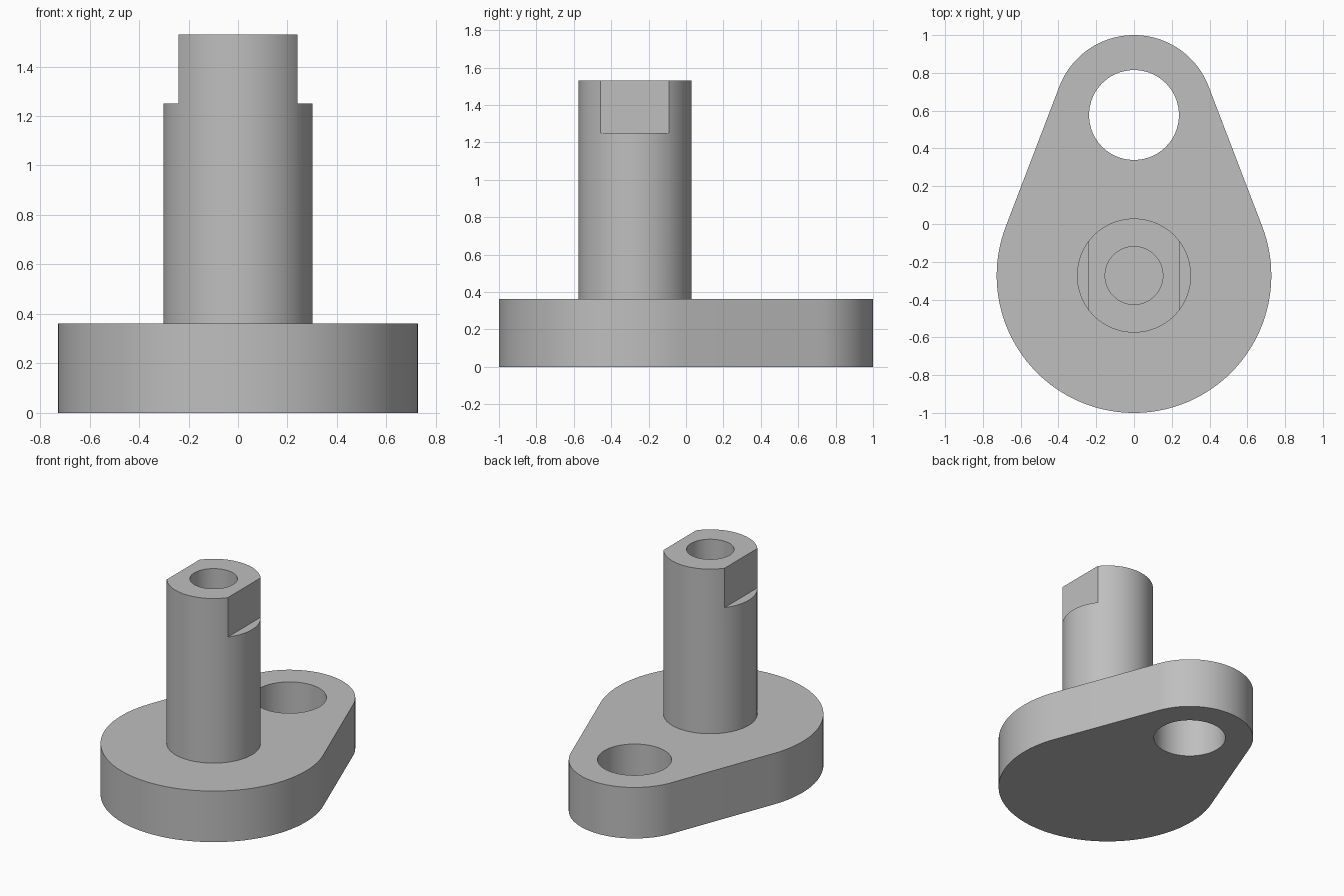
import bpy, bmesh
from math import asin, cos, sin, pi, radians

cube = bpy.data.objects.get("Cube")
if cube:
    bpy.data.objects.remove(cube, do_unlink=True)

POST_Y, HOLE_Y = -0.273, 0.577      # axes of the post and the through hole
BIG_R, SMALL_R = 0.727, 0.423       # rounded ends of the plate
PLATE_H, TOP_Z = 0.362, 1.53

steel = bpy.data.materials.new("grey_steel")
steel.use_nodes = True
grey = (0.52, 0.52, 0.52, 1)
steel.diffuse_color = grey
steel.node_tree.nodes["Principled BSDF"].inputs["Base Color"].default_value = grey


def arc(y, r, start, end, steps):
    """Points along an arc centred on x = 0."""
    angles = [start + (end - start) * i / steps for i in range(steps + 1)]
    return [(r * cos(a), y + r * sin(a)) for a in angles]


def circle(y, r, steps=96):
    return arc(y, r, 0, 2 * pi, steps)[:-1]


def prism(name, outline, bottom, top):
    """Extrude a closed outline from bottom to top."""
    bm = bmesh.new()
    face = bm.faces.new([bm.verts.new((x, y, bottom)) for x, y in outline])
    side = bmesh.ops.extrude_face_region(bm, geom=[face])
    moved = [g for g in side["geom"] if isinstance(g, bmesh.types.BMVert)]
    bmesh.ops.translate(bm, vec=(0, 0, top - bottom), verts=moved)
    bmesh.ops.recalc_face_normals(bm, faces=bm.faces)
    mesh = bpy.data.meshes.new(name)
    bm.to_mesh(mesh)
    bm.free()
    mesh.materials.append(steel)
    obj = bpy.data.objects.new(name, mesh)
    bpy.context.collection.objects.link(obj)
    return obj


def cut(target, cutter):
    """Subtract a cutter, then discard it."""
    cutter.hide_render = True
    mod = target.modifiers.new("cut", "BOOLEAN")
    mod.operation, mod.solver, mod.object = "DIFFERENCE", "EXACT", cutter
    bpy.context.view_layer.objects.active = target
    bpy.ops.object.modifier_apply(modifier=mod.name)
    bpy.data.objects.remove(cutter, do_unlink=True)


# Teardrop plate: two arcs joined by their common tangents
t = asin((BIG_R - SMALL_R) / (HOLE_Y - POST_Y))
outline = arc(HOLE_Y, SMALL_R, t, pi - t, 48) + arc(POST_Y, BIG_R, pi - t, 2 * pi + t, 96)
plate = prism("base_plate", outline, 0, PLATE_H)
cut(plate, prism("hole_cutter", circle(HOLE_Y, 0.238), -0.1, PLATE_H + 0.1))

# Round post with a blind bore and two wrench flats
post = prism("post", circle(POST_Y, 0.302), PLATE_H, TOP_Z)
cut(post, prism("bore_cutter", circle(POST_Y, 0.153), 0.9, TOP_Z + 0.1))
for s in (-1, 1):
    flat = [(s * x, POST_Y + y) for x, y in ((0.24, -0.5), (0.5, -0.5), (0.5, 0.5), (0.24, 0.5))]
    cut(post, prism("flat_cutter", flat, 1.25, TOP_Z + 0.1))

# Smooth the curved walls, keep the rims sharp
for obj in (plate, post):
    bpy.ops.object.select_all(action="DESELECT")
    obj.select_set(True)
    bpy.context.view_layer.objects.active = obj
    bpy.ops.object.shade_smooth_by_angle(angle=radians(30))
